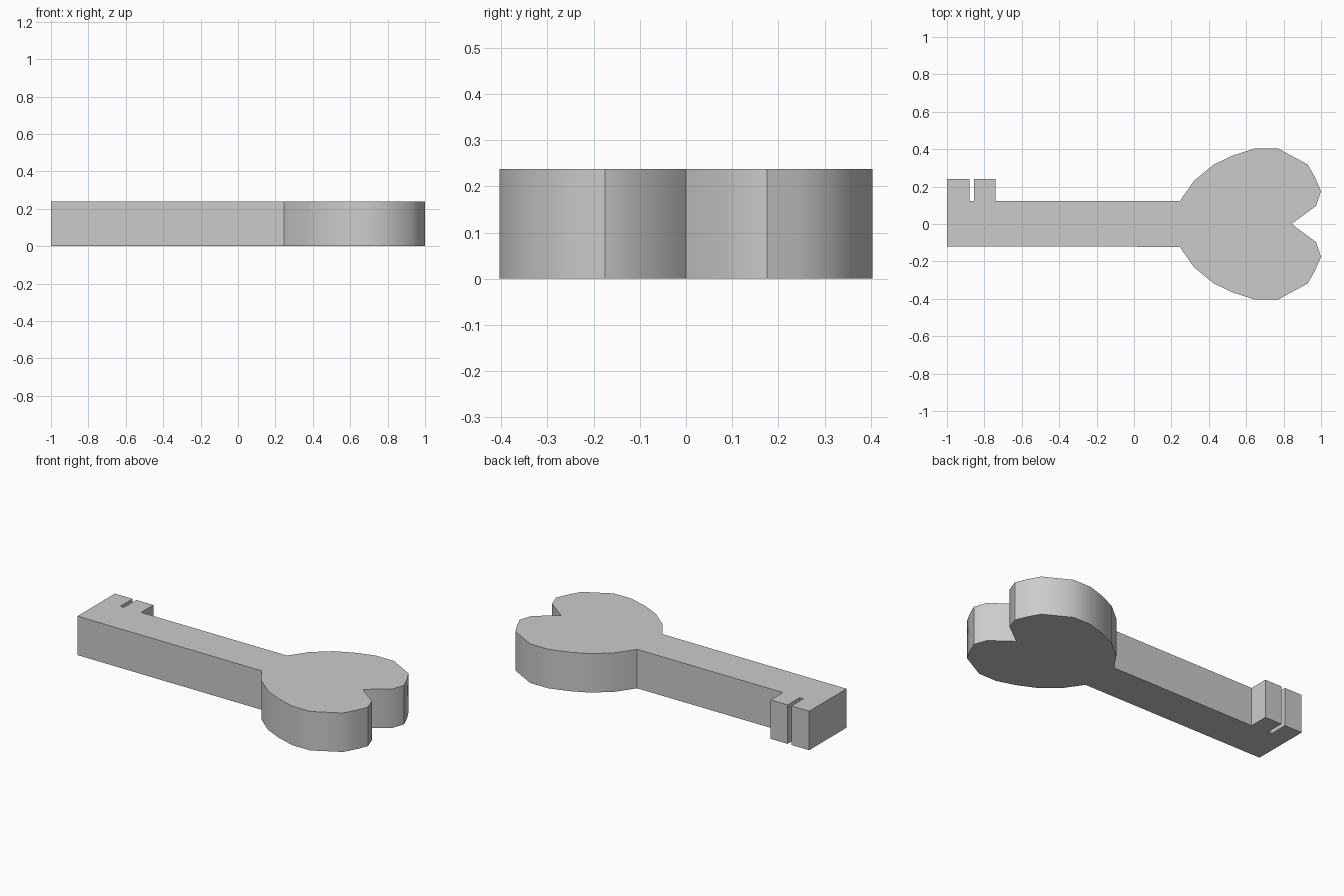
import bpy, bmesh, math

if "Cube" in bpy.data.objects:
    bpy.data.objects.remove(bpy.data.objects["Cube"])

HEIGHT = 0.238

# Upper half of the heart-shaped bow, from the shaft to the lobe tip
lobe = [(0.245, 0.122), (0.32, 0.23), (0.425, 0.317), (0.53, 0.367),
        (0.648, 0.404), (0.77, 0.404), (0.93, 0.317), (0.97, 0.245),
        (1.0, 0.175), (0.973, 0.097)]
bow = lobe + [(0.843, 0)] + [(x, -y) for x, y in reversed(lobe)]

# Shaft end with two teeth separated by a narrow slot
teeth = [(-1, -0.12), (-1, 0.24), (-0.88, 0.24), (-0.88, 0.122),
         (-0.855, 0.122), (-0.855, 0.24), (-0.74, 0.24), (-0.74, 0.122)]


def extrude_outline(name, points, height):
    bm = bmesh.new()
    face = bm.faces.new([bm.verts.new((x, y, 0)) for x, y in points])
    top = bmesh.ops.extrude_face_region(bm, geom=[face])["geom"]
    verts = [g for g in top if isinstance(g, bmesh.types.BMVert)]
    bmesh.ops.translate(bm, verts=verts, vec=(0, 0, height))
    bmesh.ops.recalc_face_normals(bm, faces=bm.faces)
    mesh = bpy.data.meshes.new(name)
    bm.to_mesh(mesh)
    bm.free()
    obj = bpy.data.objects.new(name, mesh)
    bpy.context.collection.objects.link(obj)
    return obj


# One solid key: bow, shaft and teeth share a continuous outline
key = extrude_outline("key", teeth + bow, HEIGHT)
bpy.context.view_layer.objects.active = key
key.select_set(True)
bpy.ops.object.shade_smooth_by_angle(angle=math.radians(40))
